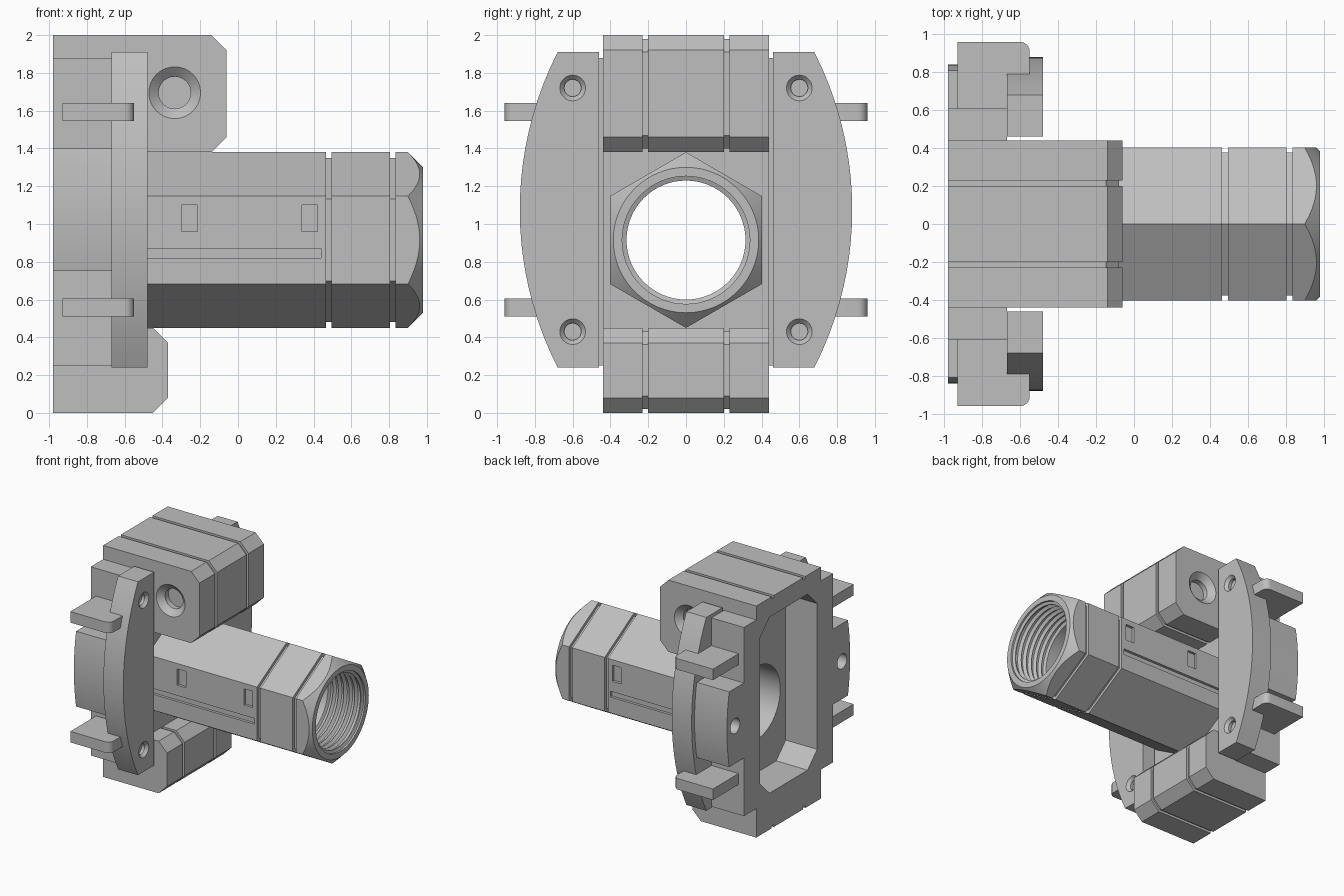
import bpy, bmesh, math
from mathutils import Vector

if "Cube" in bpy.data.objects:
    bpy.data.objects.remove(bpy.data.objects["Cube"], do_unlink=True)

grey = bpy.data.materials.new("plain grey")
grey.use_nodes = True
grey.diffuse_color = (0.52, 0.52, 0.52, 1)
bsdf = next(n for n in grey.node_tree.nodes if n.type == 'BSDF_PRINCIPLED')
bsdf.inputs["Base Color"].default_value = (0.52, 0.52, 0.52, 1)
bsdf.inputs["Roughness"].default_value = 0.6


def loft(name, rings):
    """Closed solid through a row of equal-sized rings."""
    bm = bmesh.new()
    rows = [[bm.verts.new(p) for p in ring] for ring in rings]
    n = len(rows[0])
    for a, b in zip(rows, rows[1:]):
        for i in range(n):
            j = (i + 1) % n
            bm.faces.new((a[i], a[j], b[j], b[i]))
    bm.faces.new(rows[0][::-1])
    bm.faces.new(rows[-1])
    bmesh.ops.recalc_face_normals(bm, faces=bm.faces)
    mesh = bpy.data.meshes.new(name)
    bm.to_mesh(mesh)
    bm.free()
    mesh.materials.append(grey)
    ob = bpy.data.objects.new(name, mesh)
    bpy.context.collection.objects.link(ob)
    return ob


def prism_x(name, outline, x0, x1):
    return loft(name, [[(x, y, z) for y, z in outline] for x in (x0, x1)])


def box(name, x, y, z):
    return prism_x(name, [(y[0], z[0]), (y[1], z[0]), (y[1], z[1]), (y[0], z[1])], *x)


def turned(name, profile, centre, axis='X', sides=48):
    """Solid of revolution from (distance, radius) pairs along x or y."""
    c, rings = Vector(centre), []
    for d, r in profile:
        ring = []
        for i in range(sides):
            t = math.tau * i / sides
            u, v = r * math.sin(t), r * math.cos(t)
            ring.append(c + Vector((d, u, v) if axis == 'X' else (u, d, v)))
        rings.append(ring)
    return loft(name, rings)


def boolean(ob, cutter, operation='DIFFERENCE', keep=False):
    mod = ob.modifiers.new("cut", 'BOOLEAN')
    mod.operation, mod.object, mod.solver = operation, cutter, 'EXACT'
    bpy.context.view_layer.objects.active = ob
    bpy.ops.object.modifier_apply(modifier=mod.name)
    if not keep:
        bpy.data.objects.remove(cutter, do_unlink=True)


def socket(ob, centre, axis, inward, r_out, r_in, depth):
    """Countersunk blind hole."""
    profile = [(-0.02 * inward, r_out), (0, r_out), (depth * inward, r_in), (2 * depth * inward, r_in)]
    boolean(ob, turned("socket_cutter", profile, centre, axis, 32))


BACK, FLANGE, PLATE = -0.98, -0.67, -0.48
AXIS_Z, MID_Z = 0.915, 1.075


# Body: stepped side profile with two shallow grooves running around it
def body_ring(y, d):
    t, wall = 0.41 * d, -0.58
    pts = [(BACK, d), (-0.45 - t, d), (-0.37 - d, 0.08 + t), (-0.37 - d, 0.37 - t),
           (-0.45 - t, 0.45 - d), (wall, 0.45 - d), (wall, 1.38 + d), (-0.14 - t, 1.38 + d),
           (-0.06 - d, 1.46 + t), (-0.06 - d, 1.92 - t), (-0.14 - t, 2 - d), (BACK, 2 - d)]
    return [(x, y, z) for x, z in pts]


G = 0.02
body = loft("body", [body_ring(y, d) for y, d in (
    (-0.44, 0), (-0.23, 0), (-0.23, G), (-0.2, G), (-0.2, 0),
    (0.2, 0), (0.2, G), (0.23, G), (0.23, 0), (0.44, 0))])

# Chamfered pocket in the back of the body
w, h, c = 0.39, 0.76, 0.13
pocket = [(sy * y, MID_Z + sz * z) for sy, sz, pair in (
    (1, 1, ((w, h - c), (w - c, h))), (-1, 1, ((w - c, h), (w, h - c))),
    (-1, -1, ((w, h - c), (w - c, h))), (1, -1, ((w - c, h), (w, h - c)))) for y, z in pair]
boolean(body, prism_x("pocket_cutter", pocket, -1.1, -0.68))

# Bore with ring threads near the open end
bore_profile = [(-0.9, 0.315), (0.64, 0.315)]
for i in range(6):
    x = 0.64 + 0.052 * i
    bore_profile += [(x + 0.012, 0.338), (x + 0.034, 0.338), (x + 0.046, 0.315)]
bore_profile += [(0.955, 0.315), (0.965, 0.338), (1.1, 0.338)]
bore = turned("bore_cutter", bore_profile, (0, 0, AXIS_Z), sides=64)
boolean(body, bore, keep=True)

# Hexagonal barrel with two grooves and a turned-down end
R, r = 0.465, 0.435
barrel = turned("barrel", [(-0.6, R), (0.465, R), (0.465, r), (0.495, r), (0.495, R),
                           (0.805, R), (0.805, r), (0.835, r), (0.835, R), (0.98, R)],
                (0, 0, AXIS_Z), sides=6)
boolean(barrel, turned("end_cone", [(-0.8, 0.6), (0.765, 0.6), (0.98, 0.385)],
                       (0, 0, AXIS_Z), sides=64), 'INTERSECT')
boolean(barrel, bore)

parts = [body, barrel]
for s, side in ((-1, "right"), (1, "left")):
    # Slots and long groove in the barrel's flat sides
    face = sorted((s * 0.38, s * 0.5))
    for xs, zs in (((-0.3, -0.215), (0.96, 1.1)), ((0.34, 0.42), (0.96, 1.1)),
                   ((-0.55, 0.44), (0.82, 0.87))):
        boolean(barrel, box("slot_cutter", xs, face, zs))
    # Socket in the side of the upper block
    socket(body, (-0.335, s * 0.44, 1.695), 'Y', -s, 0.137, 0.085, 0.045)

    # Curved plate with two screw sockets
    def arc(radius, half, steps=20):
        return [(s * (radius - 0.96 if k == 0 else math.sqrt(radius ** 2 - k ** 2) - 0.96), MID_Z + k)
                for k in (half * (2 * i / steps - 1) for i in range(steps + 1))]

    plate = prism_x(side + "_curved_plate",
                    arc(1.84, 0.835) + [(s * 0.46, 1.91), (s * 0.46, 0.24)], FLANGE, PLATE)
    for z in (0.43, 1.72):
        socket(plate, (PLATE, s * 0.6, z), 'X', -1, 0.068, 0.045, 0.025)

    # Flange and rounded pad with a hole in its back
    flange = box(side + "_flange", (BACK, FLANGE), sorted((s * 0.44, s * 0.61)), (0.25, 1.88))
    pad = prism_x(side + "_pad", arc(1.8, 0.325) + [(s * 0.61, 1.4), (s * 0.61, 0.75)], BACK, FLANGE)
    boolean(pad, turned("hole_cutter", [(-0.05, 0.065), (0.22, 0.065)],
                        (BACK, s * 0.73, MID_Z), sides=32))
    parts += [plate, flange, pad]

    # Hooked clips holding the plate
    hook = [(-0.93, 0.61), (FLANGE, 0.61), (FLANGE, 0.79), (-0.55, 0.79)]
    hook += [(-0.6 + 0.05 * math.cos(t), 0.91 + 0.05 * math.sin(t))
             for t in (math.pi / 2 * i / 6 for i in range(7))]
    hook.append((-0.93, 0.96))
    for z, level in ((0.51, "lower"), (1.545, "upper")):
        parts.append(loft(f"{side}_{level}_clip",
                          [[(x, s * y, zz) for x, y in hook] for zz in (z, z + 0.095)]))

# Smooth the round surfaces, keep the edges crisp
bpy.ops.object.select_all(action='DESELECT')
for ob in parts:
    ob.select_set(True)
bpy.context.view_layer.objects.active = body
bpy.ops.object.shade_smooth_by_angle(angle=math.radians(20))
